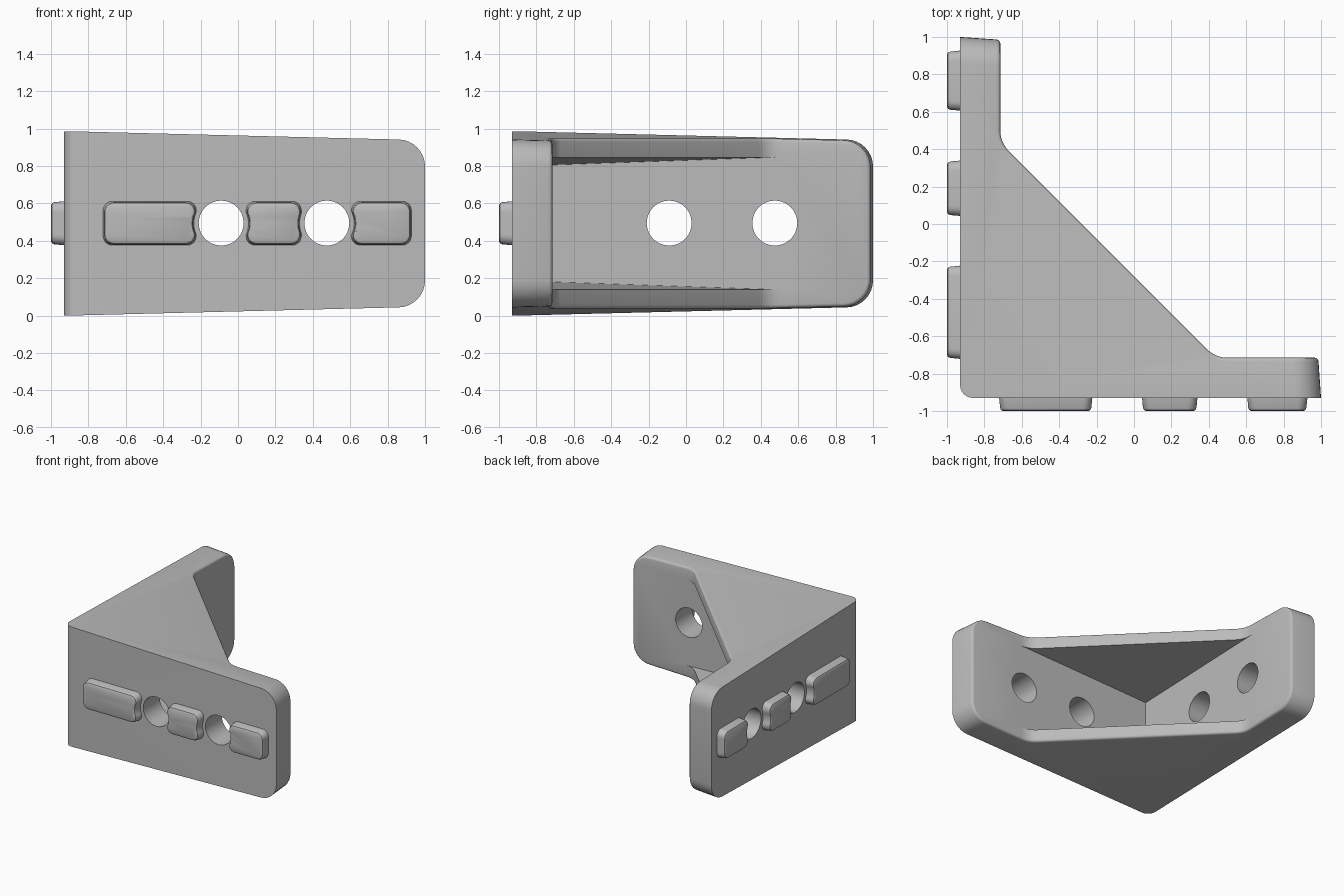
import bpy, bmesh, math
from mathutils import Vector, Matrix

if "Cube" in bpy.data.objects:
    bpy.data.objects.remove(bpy.data.objects["Cube"])

MID = 0.4925             # mid height
OUT, INN = -0.93, -0.715  # outer and inner wall of both legs
HOLES = (-0.09, 0.475)
HOLE_R = 0.12

grey = bpy.data.materials.new("grey plastic")
grey.use_nodes = True
grey.diffuse_color = (0.5, 0.5, 0.5, 1)
grey.node_tree.nodes["Principled BSDF"].inputs["Base Color"].default_value = (0.5, 0.5, 0.5, 1)


def rounded(corners, steps=6):
    """Outline with an arc at each (x, y, radius) corner."""
    pts = []
    for i, (x, y, r) in enumerate(corners):
        p = Vector((x, y))
        if r == 0:
            pts.append(p)
            continue
        a = (Vector(corners[i - 1][:2]) - p).normalized()
        b = (Vector(corners[(i + 1) % len(corners)][:2]) - p).normalized()
        half = a.angle(b) / 2
        centre = p + (a + b).normalized() * r / math.sin(half)
        start = p + a * r / math.tan(half) - centre
        end = p + b * r / math.tan(half) - centre
        sweep = start.angle_signed(end)
        for s in range(steps + 1):
            pts.append(centre + Matrix.Rotation(-sweep * s / steps, 2) @ start)
    return pts


def loft(rings):
    """Closed solid through rings of equal point count."""
    bm = bmesh.new()
    vs = [[bm.verts.new(p) for p in ring] for ring in rings]
    n = len(vs[0])
    for lo, hi in zip(vs, vs[1:]):
        for i in range(n):
            bm.faces.new((lo[i], lo[(i + 1) % n], hi[(i + 1) % n], hi[i]))
    bm.faces.new(vs[0][::-1])
    bm.faces.new(vs[-1])
    bmesh.ops.recalc_face_normals(bm, faces=bm.faces)
    return bm


def make(bm, name):
    mesh = bpy.data.meshes.new(name)
    bm.to_mesh(mesh)
    bm.free()
    ob = bpy.data.objects.new(name, mesh)
    bpy.context.collection.objects.link(ob)
    mesh.materials.append(grey)
    return ob


def activate(ob):
    bpy.ops.object.select_all(action='DESELECT')
    ob.select_set(True)
    bpy.context.view_layer.objects.active = ob


def cut(ob, cutter):
    activate(ob)
    mod = ob.modifiers.new("cut", 'BOOLEAN')
    mod.operation, mod.solver, mod.object = 'DIFFERENCE', 'EXACT', cutter
    bpy.ops.object.modifier_apply(modifier=mod.name)
    bpy.data.objects.remove(cutter)


def smooth(ob):
    activate(ob)
    bpy.ops.object.shade_smooth_by_angle(angle=math.radians(32))


# Bracket body: plan outline, tapering in height away from the corner
bend = -0.28 - INN
plan = rounded([(OUT, OUT, 0.07), (1.0, OUT, 0), (0.985, INN, 0), (bend, INN, 0.157),
                (INN, bend, 0.157), (INN, 0.985, 0), (OUT, 1.0, 0)])


def half_height(p):
    return MID - 0.025 * (p.x + p.y + 1.82)


bm = loft([[(p.x, p.y, MID + s * half_height(p)) for p in plan] for s in (-1, 1)])


def at_end(v):
    return max(v.co.x, v.co.y) > 0.98


# Large rounded corners at the free ends
ends = [e for e in bm.edges if all(at_end(v) for v in e.verts)
        and abs(e.verts[0].co.z - e.verts[1].co.z) < 0.05
        and e.calc_length() < 0.4]
bmesh.ops.bevel(bm, geom=ends, offset=0.14, segments=8, profile=0.5, affect='EDGES')

# Small rounding round the whole inner side
bm.normal_update()


def is_inner(f):
    n, c = f.normal, f.calc_center_median()
    on_side = abs(n.z) < 0.1 and n.x + n.y > 0.9
    return on_side and (min(c.x, c.y) > OUT + 0.15)


inner = {f for f in bm.faces if is_inner(f)}
rim = [e for e in bm.edges if sum(f in inner for f in e.link_faces) == 1]
bmesh.ops.bevel(bm, geom=rim, offset=0.018, segments=3, profile=0.5, affect='EDGES')
bracket = make(bm, "corner_bracket")

# Pocket between the two webs, its roof and floor sloping towards the corner
wall = INN - 0.001
tri = [Vector(p) for p in ((wall, wall), (0.52, wall), (wall, 0.52))]


def pocket_half(p):
    return 0.3525 + 0.0345 * (p.x + p.y + 0.28)


cut(bracket, make(loft([[(p.x, p.y, MID + s * pocket_half(p)) for p in tri]
                        for s in (-1, 1)]), "pocket_cutter"))

# Bolt holes through both legs
for h in HOLES:
    for swap in (False, True):
        ring = [(h + HOLE_R * math.cos(t * math.tau / 48), MID + 0.002 + HOLE_R * math.sin(t * math.tau / 48))
                for t in range(48)]
        rings = [[(d, u, z) if swap else (u, d, z) for u, z in ring] for d in (-1.05, -0.6)]
        cut(bracket, make(loft(rings), "hole_cutter"))
smooth(bracket)


# Locating tabs, hollowed slightly where they face a hole
def tab(x0, x1, swap, name):
    z0, z1, r = 0.375, 0.612, 0.05
    corners = rounded([(x0, z0, r), (x1, z0, r), (x1, z1, r), (x0, z1, r)])
    pts = []
    for i, p in enumerate(corners):
        q = corners[(i + 1) % len(corners)]
        n = 12 if abs(p.x - q.x) < 1e-4 and abs(p.y - q.y) > 0.05 else 1
        pts += [p.lerp(q, k / n) for k in range(n)]
    for p in pts:
        for h in HOLES:
            dz = p.y - MID
            if (p.x - h) ** 2 + dz ** 2 < 0.145 ** 2:
                p.x = h + math.copysign(math.sqrt(0.145 ** 2 - dz ** 2), p.x - h)
    cx, cz = (x0 + x1) / 2, (z0 + z1) / 2
    rings = []
    for d, inset in ((OUT + 0.01, 0), (-0.982, 0.006), (-0.994, 0.011), (-1.0, 0.022)):
        sx, sz = 1 - 2 * inset / (x1 - x0), 1 - 2 * inset / (z1 - z0)
        ring = [(cx + (p.x - cx) * sx, cz + (p.y - cz) * sz) for p in pts]
        rings.append([(d, u, z) if swap else (u, d, z) for u, z in ring])
    smooth(make(loft(rings), name))


for i, (x0, x1) in enumerate(((-0.722, -0.222), (0.042, 0.34), (0.605, 0.928))):
    tab(x0, x1, False, f"front_tab_{i + 1}")
    tab(x0, x1, True, f"side_tab_{i + 1}")
